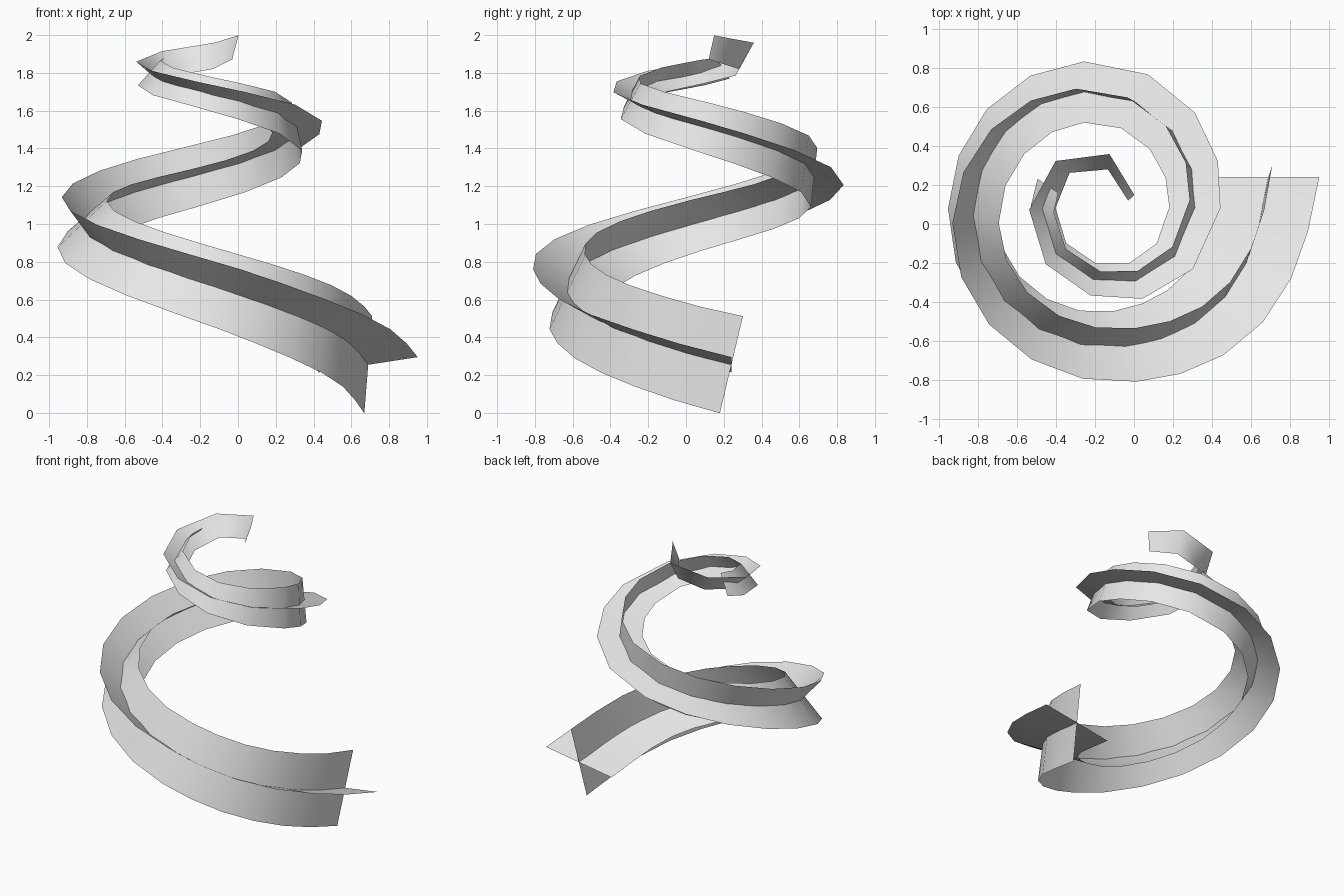
import bpy
import bmesh
from math import radians, sin, cos
from mathutils import Vector

if "Cube" in bpy.data.objects:
    bpy.data.objects.remove(bpy.data.objects["Cube"], do_unlink=True)

grey = bpy.data.materials.new("light grey")
grey.use_nodes = True
grey.diffuse_color = (0.8, 0.8, 0.8, 1)
grey.node_tree.nodes["Principled BSDF"].inputs["Base Color"].default_value = (0.8, 0.8, 0.8, 1)

AXIS = Vector((-0.13, 0.03, 0))

# Spiral keys: angle, radius, height, half width, upright roll, flat roll, segments
KEYS = [
    (14.4, 0.846, 0.255, 0.265, -4, 9, 1),
    (-1.8, 0.775, 0.315, 0.258, -2, 12, 2),
    (-34.1, 0.722, 0.445, 0.245, 7, 19, 3),
    (-82.6, 0.664, 0.64, 0.225, 23, 34, 5),
    (-181, 0.695, 1.0, 0.182, 46, 54, 4),
    (-259, 0.66, 1.247, 0.162, 75, 83, 4),
    (-353, 0.446, 1.515, 0.135, 104, 103, 3),
    (-464, 0.325, 1.705, 0.097, 122, 122, 2),
    (-548, 0.344, 1.8, 0.09, 132, 132, 1),
    (-588, 0.354, 1.85, 0.08, 145, 145, 1),
    (-630, 0.29, 1.89, 0.08, 152, 152, 1),
    (-678, 0.156, 1.935, 0.067, 167, 167, 0),
]


def slope(i, c):
    a, b = KEYS[max(i - 1, 0)], KEYS[min(i + 1, len(KEYS) - 1)]
    return (b[c] - a[c]) / (b[0] - a[0])


def sample(angle):
    """Smooth radius, height, half width and both rolls at an angle."""
    i = 0
    while i < len(KEYS) - 2 and angle < KEYS[i + 1][0]:
        i += 1
    a, b = KEYS[i], KEYS[i + 1]
    span = b[0] - a[0]
    t = (angle - a[0]) / span
    s = t * t * (3 - 2 * t)
    return [a[c] * (1 - s) + b[c] * s
            + span * t * (1 - t) * ((1 - t) * slope(i, c) - t * slope(i + 1, c))
            for c in range(1, 6)]


def centre(angle):
    r, z = sample(angle)[:2]
    a = radians(angle)
    return AXIS + Vector((r * cos(a), r * sin(a), z))


def ribbon(name, angles, roll_column, turn):
    """Sweep a flat strip along the spiral, rolled about its path."""
    bm = bmesh.new()
    last = None
    for angle in angles:
        values = sample(angle)
        p = centre(angle)
        tangent = (centre(angle - 1) - centre(angle + 1)).normalized()
        out = Vector((-tangent.y, tangent.x, 0)).normalized()
        if out.dot(p - AXIS) < 0:
            out.negate()
        up = out.cross(tangent)
        if up.z < 0:
            up.negate()
        a = radians(values[roll_column] + turn)
        side = (out * cos(a) + up * sin(a)) * values[2]
        pair = [bm.verts.new(p + side), bm.verts.new(p - side)]
        if last:
            bm.faces.new((last[0], pair[0], pair[1], last[1]))
        last = pair
    mesh = bpy.data.meshes.new(name)
    bm.to_mesh(mesh)
    bm.free()
    mesh.materials.append(grey)
    for face in mesh.polygons:
        face.use_smooth = True
    obj = bpy.data.objects.new(name, mesh)
    bpy.context.collection.objects.link(obj)


stations = [a[0] + (b[0] - a[0]) * k / a[6]
            for a, b in zip(KEYS, KEYS[1:]) for k in range(a[6])]
stations.append(KEYS[-1][0])

# Upright strip runs the whole spiral; the crossing strip stops short of the tip
ribbon("upright_ribbon", stations, 3, 90)
ribbon("flat_ribbon", [a for a in stations if a > -550] + [-568], 4, 0)
